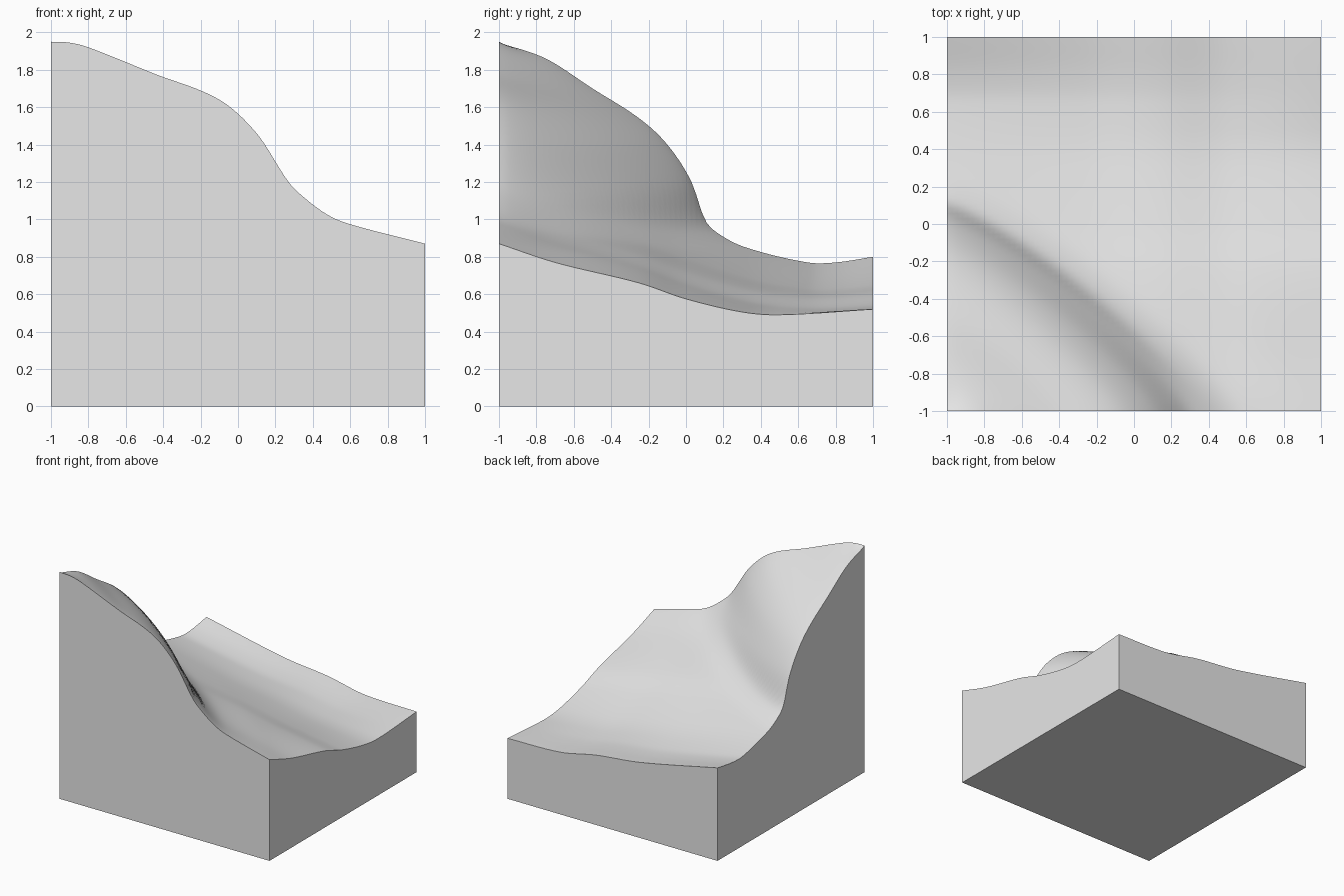
import bpy, bmesh, math

cube = bpy.data.objects.get("Cube")
if cube:
    bpy.data.objects.remove(cube, do_unlink=True)

# Edge profiles of the ground: (position along the edge, height)
FRONT = [(-1, 1.95), (-.9, 1.945), (-.8, 1.92), (-.45, 1.78), (-.1, 1.64), (.1, 1.46),
         (.27, 1.2), (.35, 1.12), (.47, 1.03), (.58, .98), (1, .87)]
LEFT = [(-1, 1.945), (-.75, 1.86), (-.5, 1.7), (-.25, 1.54), (-.1, 1.4), (.03, 1.2),
        (.1, 1.0), (.18, .92), (.32, .85), (.65, .77), (.8, .77), (1, .8)]
RIGHT = [(-1, .87), (-.7, .77), (-.25, .66), (0, .575), (.3, .505), (.5, .49), (1, .52)]
BACK = [(-1, .8), (-.26, .65), (.16, .6), (.5, .535), (1, .52)]
# The same edges as they would run with the hill taken away
FRONT_VALLEY = [(-1, 1.3), (.58, .98), (1, .87)]
LEFT_VALLEY = [(-1, 1.3), (.32, .85), (.65, .77), (.8, .77), (1, .8)]


def curve(points, t):
    """Smooth height along a profile (cubic Hermite)."""
    t = max(points[0][0], min(points[-1][0], t))
    last = len(points) - 1

    def slope(i):
        a, b = points[max(i - 1, 0)], points[min(i + 1, last)]
        return (b[1] - a[1]) / (b[0] - a[0])

    i = 0
    while i < last - 1 and t > points[i + 1][0]:
        i += 1
    (x0, z0), (x1, z1) = points[i], points[i + 1]
    w = x1 - x0
    s = (t - x0) / w
    blend = s * s * (3 - 2 * s)
    return (z0 + (z1 - z0) * blend + w * s * (1 - s) ** 2 * slope(i)
            - w * s * s * (1 - s) * slope(i + 1))


def valley(x, y):
    """Patch blended between the four edges."""
    u, v = (x + 1) / 2, (y + 1) / 2
    across = (1 - u) * curve(LEFT_VALLEY, y) + u * curve(RIGHT, y)
    along = (1 - v) * curve(FRONT_VALLEY, x) + v * curve(BACK, x)
    low = (1 - u) * FRONT_VALLEY[0][1] + u * RIGHT[0][1]
    high = (1 - u) * BACK[0][1] + u * BACK[-1][1]
    return across + along - (1 - v) * low - v * high


def hill(x, y):
    """Rounded hill that sweeps from the front edge to the left edge."""
    power, stretch = 1.2, 1.25
    a = (max(x + 1, 0) / stretch) ** power
    b = max(y + 1, 0) ** power
    radius = (a + b) ** (1 / power)
    turn = b / (a + b) if a + b > 0 else 0
    fx, ly = stretch * radius - 1, radius - 1
    front = curve(FRONT, fx) - curve(FRONT_VALLEY, fx)
    left = curve(LEFT, ly) - curve(LEFT_VALLEY, ly)
    return (1 - turn) * front + turn * left


# Ground surface
bm = bmesh.new()
bmesh.ops.create_grid(bm, x_segments=72, y_segments=72, size=1)
for v in bm.verts:
    v.co.z = valley(v.co.x, v.co.y) + hill(v.co.x, v.co.y)

# Side walls and base
rim = [e for e in bm.edges if e.is_boundary]
walls = bmesh.ops.extrude_edge_only(bm, edges=rim)["geom"]
for v in walls:
    if isinstance(v, bmesh.types.BMVert):
        v.co.z = 0
bmesh.ops.contextual_create(bm, geom=[e for e in bm.edges if e.is_boundary])
bmesh.ops.recalc_face_normals(bm, faces=bm.faces)

mesh = bpy.data.meshes.new("terrain_block")
bm.to_mesh(mesh)
bm.free()
terrain = bpy.data.objects.new("terrain_block", mesh)
bpy.context.collection.objects.link(terrain)

# Plain grey
grey = bpy.data.materials.new("light_grey")
grey.use_nodes = True
grey.diffuse_color = (.8, .8, .8, 1)
for node in grey.node_tree.nodes:
    if node.type == 'BSDF_PRINCIPLED':
        node.inputs["Base Color"].default_value = (.8, .8, .8, 1)
mesh.materials.append(grey)

bpy.ops.object.select_all(action='DESELECT')
terrain.select_set(True)
bpy.context.view_layer.objects.active = terrain
bpy.ops.object.shade_smooth_by_angle(angle=math.radians(35))
